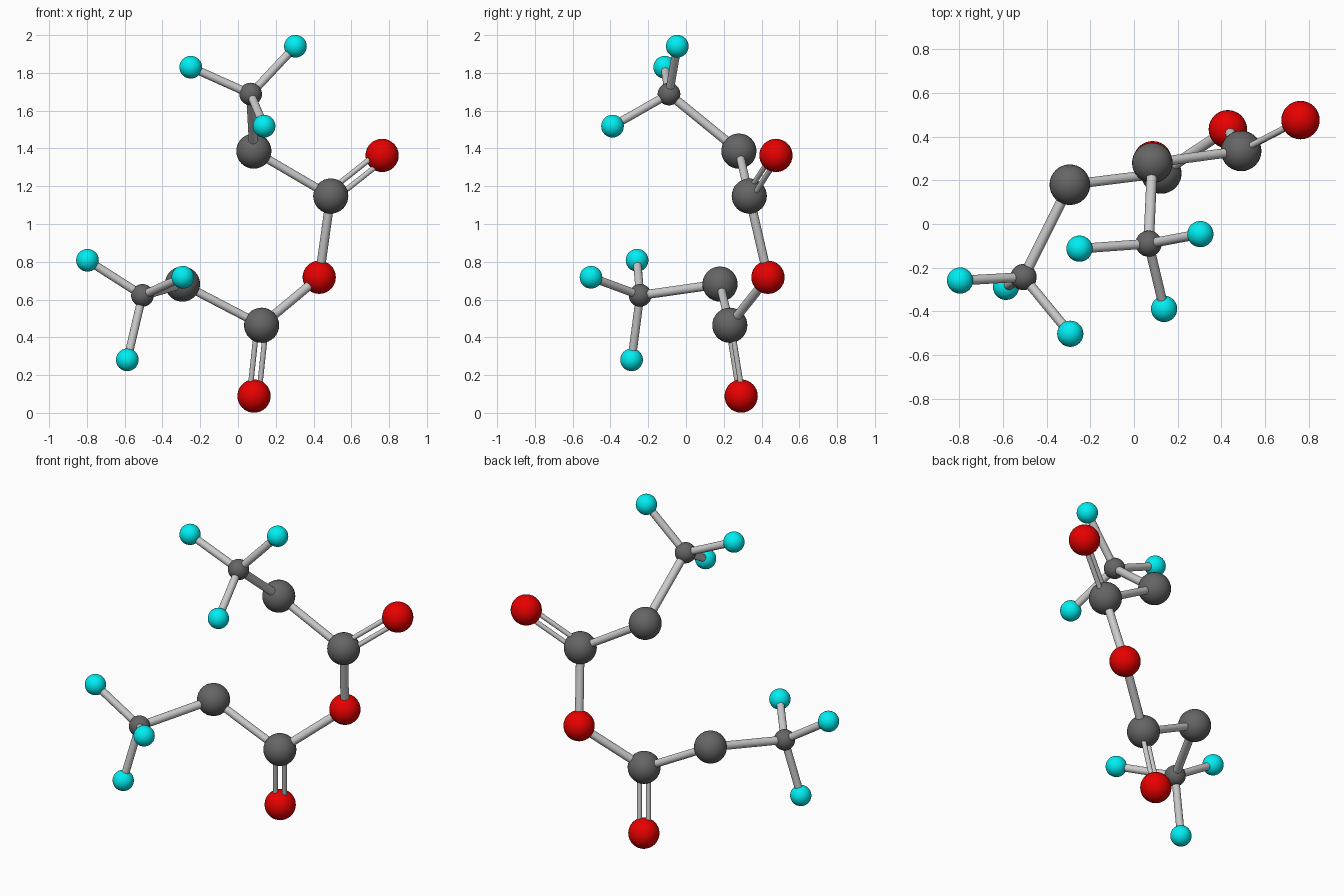
import bpy
from mathutils import Vector

if "Cube" in bpy.data.objects:
    bpy.data.objects.remove(bpy.data.objects["Cube"])


def material(name, rgb):
    m = bpy.data.materials.new(name)
    m.diffuse_color = (*rgb, 1)
    m.use_nodes = True
    m.node_tree.nodes["Principled BSDF"].inputs["Base Color"].default_value = m.diffuse_color
    return m


RED = material("red", (0.8, 0.0, 0.0))
CYAN = material("cyan", (0.0, 0.85, 0.88))
DARK = material("dark_grey", (0.13, 0.13, 0.13))

# kind: radius, material
KINDS = {
    "carbon": (0.093, DARK),
    "small_carbon": (0.060, DARK),
    "oxygen": (0.088, RED),
    "fluorine": (0.060, CYAN),
}

# atom: kind, centre
ATOMS = {
    "upper_chain": ("carbon", (0.084, 0.28, 1.386)),
    "upper_carbonyl": ("carbon", (0.491, 0.335, 1.148)),
    "upper_oxygen": ("oxygen", (0.763, 0.476, 1.363)),
    "bridge_oxygen": ("oxygen", (0.430, 0.434, 0.718)),
    "lower_carbonyl": ("carbon", (0.125, 0.232, 0.464)),
    "lower_oxygen": ("oxygen", (0.085, 0.292, 0.089)),
    "lower_chain": ("carbon", (-0.294, 0.180, 0.682)),
    "upper_tip": ("small_carbon", (0.067, -0.090, 1.688)),
    "lower_tip": ("small_carbon", (-0.506, -0.243, 0.622)),
    "upper_fluorine_left": ("fluorine", (-0.250, -0.113, 1.830)),
    "upper_fluorine_right": ("fluorine", (0.304, -0.046, 1.941)),
    "upper_fluorine_front": ("fluorine", (0.138, -0.389, 1.518)),
    "lower_fluorine_left": ("fluorine", (-0.797, -0.259, 0.808)),
    "lower_fluorine_bottom": ("fluorine", (-0.586, -0.288, 0.281)),
    "lower_fluorine_front": ("fluorine", (-0.292, -0.503, 0.718)),
}
POS = {name: Vector(p) for name, (kind, p) in ATOMS.items()}


def rod(name, a, b, radius):
    d = b - a
    bpy.ops.mesh.primitive_cylinder_add(
        vertices=20, radius=radius, depth=d.length, location=(a + b) / 2,
        rotation=d.to_track_quat('Z', 'Y').to_euler())
    ob = bpy.context.object
    ob.name = name
    bpy.ops.object.shade_smooth_by_angle()


def single_bond(a, b, radius=0.022):
    rod(f"bond_{a}_{b}", POS[a], POS[b], radius)


def double_bond(a, b, side1, side2):
    # twin thin rods, spread in the plane of the neighbouring atoms
    axis = (POS[b] - POS[a]).normalized()
    across = POS[side1] - POS[side2]
    across = (across - axis * across.dot(axis)).normalized() * 0.026
    for i, s in enumerate((-1, 1)):
        rod(f"double_bond_{a}_{i + 1}", POS[a] + across * s, POS[b] + across * s, 0.014)


# Atoms
for name, (kind, p) in ATOMS.items():
    radius, mat = KINDS[kind]
    bpy.ops.mesh.primitive_uv_sphere_add(segments=32, ring_count=16, radius=radius, location=p)
    ob = bpy.context.object
    ob.name = name + "_atom"
    ob.data.materials.append(mat)
    bpy.ops.object.shade_smooth()

# Bonds, the same for both arms
for arm, ends in (("upper", ("left", "right", "front")), ("lower", ("left", "bottom", "front"))):
    chain, carbonyl, tip = f"{arm}_chain", f"{arm}_carbonyl", f"{arm}_tip"
    single_bond(carbonyl, "bridge_oxygen", 0.024)
    single_bond(carbonyl, chain)
    single_bond(chain, tip, 0.024)
    double_bond(carbonyl, f"{arm}_oxygen", chain, "bridge_oxygen")
    for e in ends:
        single_bond(tip, f"{arm}_fluorine_{e}")
